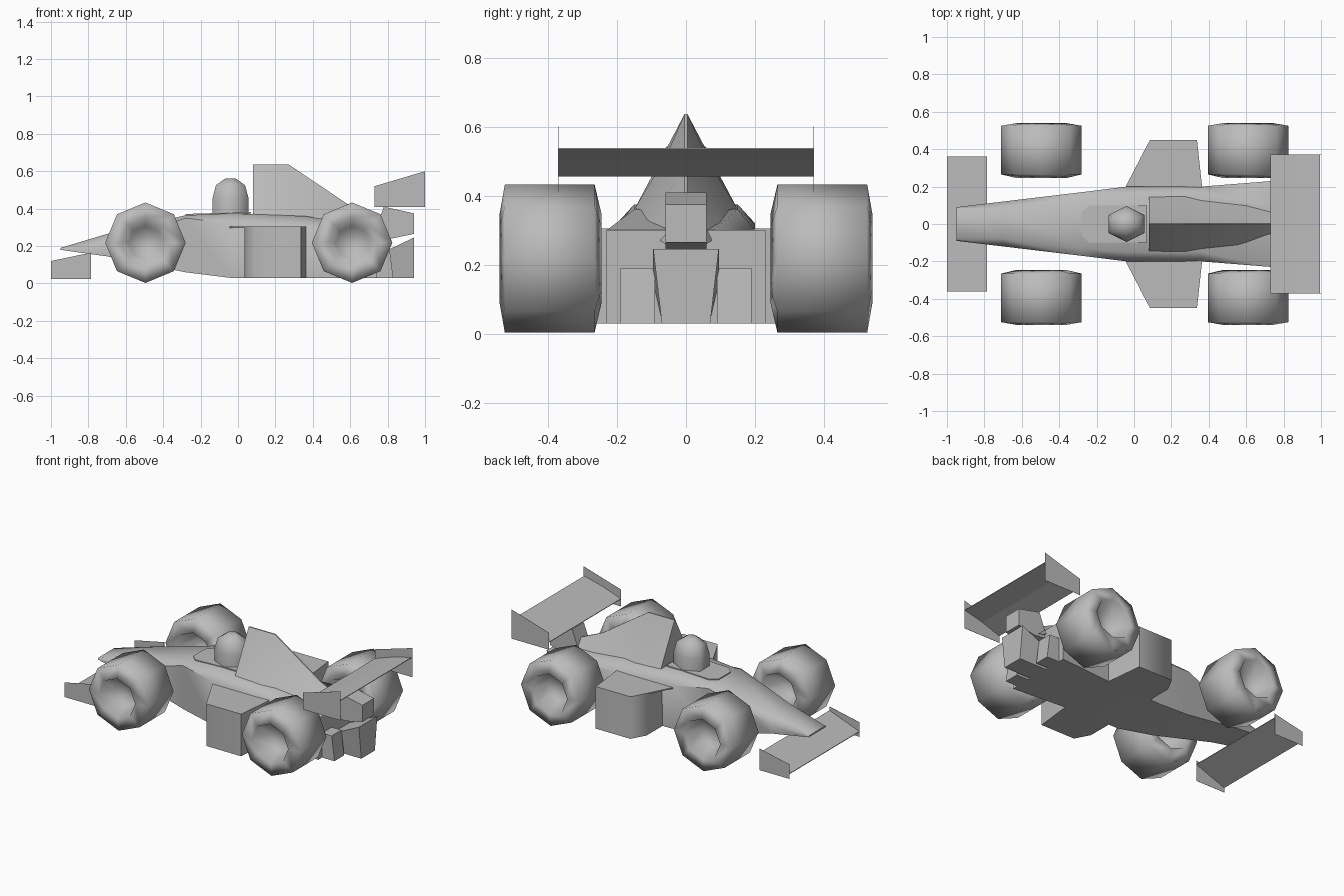
import bpy
import math

if "Cube" in bpy.data.objects:
    bpy.data.objects.remove(bpy.data.objects["Cube"], do_unlink=True)

grey = bpy.data.materials.new("plain grey")
grey.use_nodes = True
grey.diffuse_color = (0.5, 0.5, 0.5, 1)
grey.node_tree.nodes["Principled BSDF"].inputs["Base Color"].default_value = (0.5, 0.5, 0.5, 1)


def loft(name, rings, angle=0):
    """Skin a row of equal-sized rings and cap both ends."""
    n = len(rings[0])
    verts = [p for ring in rings for p in ring]
    faces = [tuple(range(n)), tuple(range(len(verts) - n, len(verts)))]
    for r in range(len(rings) - 1):
        for i in range(n):
            a, b = r * n + i, r * n + (i + 1) % n
            faces.append((a, b, b + n, a + n))
    mesh = bpy.data.meshes.new(name)
    mesh.from_pydata(verts, [], faces)
    mesh.materials.append(grey)
    obj = bpy.data.objects.new(name, mesh)
    bpy.context.collection.objects.link(obj)
    bpy.ops.object.select_all(action='DESELECT')
    obj.select_set(True)
    bpy.context.view_layer.objects.active = obj
    bpy.ops.object.mode_set(mode='EDIT')
    bpy.ops.mesh.select_all(action='SELECT')
    bpy.ops.mesh.normals_make_consistent(inside=False)
    bpy.ops.object.mode_set(mode='OBJECT')
    if angle:
        bpy.ops.object.shade_smooth_by_angle(angle=math.radians(angle))
    return obj


def across(name, profile, y0, y1):
    """Extrude a side profile (x, z) across the car."""
    return loft(name, [[(x, y, z) for x, z in profile] for y in (y0, y1)])


def upright(name, plan, side, z0, z1, angle=0):
    """Extrude a plan outline (x, y) upward."""
    return loft(name, [[(x, y * side, z) for x, y in plan] for z in (z0, z1)], angle)


def mirrored_section(x, half):
    """Close a half section (y, z) across the centre plane."""
    return [(x, y, z) for y, z in half] + [(x, -y, z) for y, z in reversed(half)]


# Main body, from nose to tail: x, floor, shoulder and deck (half width, height)
body = [
    (-0.95, (0.09, 0.18), (0.09, 0.185), (0.08, 0.19)),
    (-0.70, (0.11, 0.145), (0.12, 0.21), (0.08, 0.265)),
    (-0.28, (0.16, 0.06), (0.17, 0.35), (0.13, 0.365)),
    (-0.04, (0.19, 0.03), (0.20, 0.32), (0.15, 0.375)),
    (0.36, (0.20, 0.03), (0.20, 0.30), (0.15, 0.36)),
    (0.74, (0.23, 0.03), (0.23, 0.30), (0.08, 0.30)),
]
loft("body", [mirrored_section(x, half) for x, *half in body], 50)

# Engine cover with its tall ridge
cover = [
    (0.08, (0.15, 0.36), (0.06, 0.53), (0.004, 0.637)),
    (0.27, (0.15, 0.36), (0.06, 0.51), (0.004, 0.637)),
    (0.60, (0.12, 0.30), (0.05, 0.37), (0.004, 0.415)),
    (0.79, (0.06, 0.26), (0.04, 0.30), (0.004, 0.33)),
]
loft("engine_cover", [mirrored_section(x, half) for x, *half in cover], 30)

# Cockpit surround
outline = [(-0.28, 0.06), (-0.24, 0.10), (0.07, 0.10)]
outline += [(x, -y) for x, y in reversed(outline)]
loft("cockpit_surround", [[(x, y, z + 0.03 * x) for x, y in outline] for z in (0.372, 0.38)])

# Driver helmet: six-sided dome (height, radius)
dome = [(0.36, 0.11), (0.46, 0.11), (0.525, 0.09), (0.56, 0.035)]
helmet = [[(-0.04 + r * math.cos(k * math.pi / 3 + math.pi / 6), r * math.sin(k * math.pi / 3 + math.pi / 6) * 0.88, z)
           for k in range(6)] for z, r in dome]
loft("helmet", helmet, 65)

# Side pods with an overhanging lip at the intake, and tail ducts
pod = [(0.035, 0.19), (0.035, 0.355), (0.086, 0.45), (0.337, 0.45), (0.365, 0.19)]
lip = [(-0.05, 0.19), (0.036, 0.355), (0.036, 0.19)]
for side, s in (("left", 1), ("right", -1)):
    upright(f"{side}_side_pod", pod, s, 0.03, 0.305, 65)
    upright(f"{side}_intake_lip", lip, s, 0.297, 0.305)
    across(f"{side}_tail_duct", [(0.7, 0.03), (0.83, 0.03), (0.81, 0.19), (0.7, 0.19)],
           s * 0.09, s * 0.19)

# Tail
tail = [(0.72, 0.03, 0.07), (0.94, 0.03, 0.07), (0.94, 0.245, 0.095), (0.72, 0.14, 0.095)]
loft("tail_wedge", [[(x, w * s, z) for x, z, w in tail] for s in (-1, 1)])
across("wing_support", [(0.72, 0.25), (0.82, 0.24), (0.94, 0.265), (0.94, 0.375),
                        (0.78, 0.41)], -0.06, 0.06)

# Wings: a sloping plane between two upright end plates
wings = [
    ("front", 0.36, [(-1.0, 0.06), (-0.785, 0.14)],
     [(-1.0, 0.025), (-0.785, 0.025), (-0.785, 0.165), (-1.0, 0.12)]),
    ("rear", 0.37, [(0.73, 0.46), (0.86, 0.505), (0.995, 0.538)],
     [(0.73, 0.41), (1.0, 0.41), (1.0, 0.6), (0.73, 0.52)]),
]
for end, half, chord, plate in wings:
    under = [(x, z - 0.004) for x, z in reversed(chord)]
    across(f"{end}_wing", chord + under, -half, half)
    for side, s in (("left", 1), ("right", -1)):
        across(f"{end}_{side}_end_plate", plate, s * half, s * (half + 0.001))

# Eight-sided wheels with a dished outer hub: (distance from centre line, radius)
tyre = [(0.40, 0.08), (0.245, 0.13), (0.265, 0.215), (0.525, 0.215), (0.54, 0.13), (0.43, 0.09)]
for end, cx in (("front", -0.495), ("rear", 0.61)):
    for side, s in (("left", 1), ("right", -1)):
        rings = [[(cx + r * math.cos(k * math.pi / 4), s * y, 0.218 + r * math.sin(k * math.pi / 4))
                  for k in range(8)] for y, r in tyre]
        loft(f"{end}_{side}_wheel", rings).data.shade_smooth()
